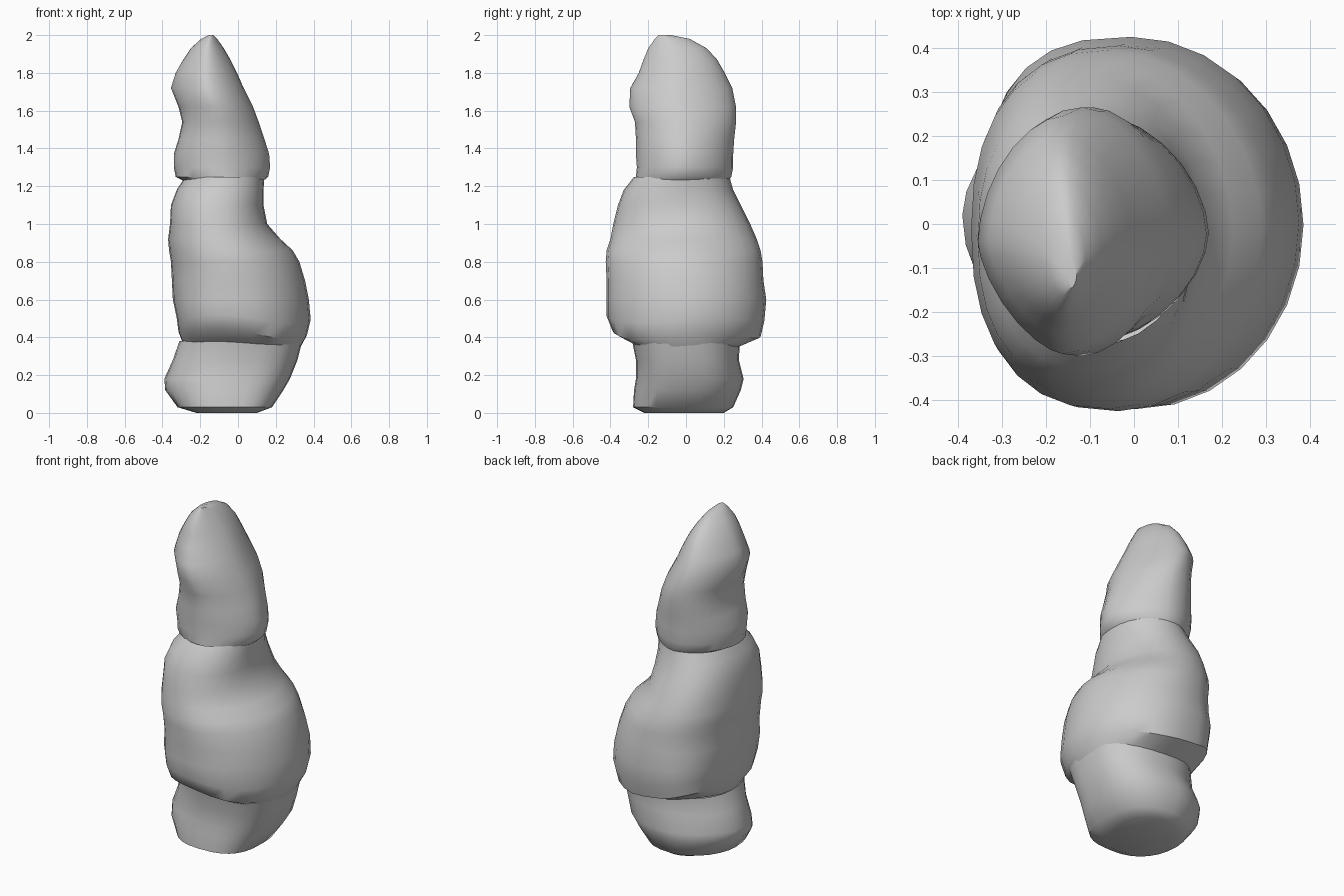
import bpy, bmesh
from math import sin, cos, pi

SIDES = 28


def power(v, e):
    return abs(v) ** e * (1 if v >= 0 else -1)


def loft(name, rows, split, n_front_right=0, bottom=False, top=False, wobble=None):
    """Skin stacked rounded sections: (z, xmin, xmax, ymin, ymax, then the
    squareness of the front left corner, back left corner and right half)."""
    bm = bmesh.new()
    rings = []
    for i, (z, x0, x1, y0, y1, n_fl, n_bl, n_r) in enumerate(rows):
        cx, cy = x0 + split[0] * (x1 - x0), y0 + split[1] * (y1 - y0)
        ring = []
        for k in range(SIDES):
            a = 2 * pi * k / SIDES
            c, s = cos(a), sin(a)
            if c >= 0:
                n = n_front_right if n_front_right and s < 0 else n_r
            else:
                n = n_fl if s < 0 else n_bl
            x = cx + power(c, 2 / n) * (x1 - cx if c >= 0 else cx - x0)
            y = cy + power(s, 2 / n) * (y1 - cy if s >= 0 else cy - y0)
            ring.append(bm.verts.new((x, y, z + (wobble(i, a) if wobble else 0))))
        rings.append(ring)
    for lo, hi in zip(rings, rings[1:]):
        for k in range(SIDES):
            j = (k + 1) % SIDES
            bm.faces.new((lo[k], lo[j], hi[j], hi[k]))
    if bottom:
        bm.faces.new(rings[0][::-1])
    if top:
        bm.faces.new(rings[-1])
    me = bpy.data.meshes.new(name)
    bm.to_mesh(me)
    bm.free()
    ob = bpy.data.objects.new(name, me)
    bpy.context.collection.objects.link(ob)
    bpy.ops.object.select_all(action='DESELECT')
    ob.select_set(True)
    bpy.context.view_layer.objects.active = ob
    bpy.ops.object.shade_smooth_by_angle(angle=40 * pi / 180)
    return ob


# Base with rounded feet, open where it meets the robe
loft("base", [
    (0.00, -0.22, 0.10, -0.22, 0.20, 2.3, 2.0, 2.3),
    (0.03, -0.32, 0.18, -0.28, 0.25, 2.3, 1.9, 2.4),
    (0.12, -0.385, 0.24, -0.275, 0.29, 2.1, 1.8, 2.4),
    (0.18, -0.39, 0.275, -0.265, 0.305, 2.1, 1.8, 2.4),
    (0.28, -0.345, 0.315, -0.265, 0.28, 2.2, 1.9, 2.4),
    (0.38, -0.31, 0.34, -0.285, 0.285, 2.4, 2.2, 2.4),
], (0.5, 0.5), n_front_right=2.9, bottom=True)


# Robe with an uneven hem, flatter on the left side
def hem(i, a):
    if i > 2:
        return 0
    return (0.02 * sin(3 * a + 0.6) - 0.02 * cos(a)) * (0.5, 1, 0.7)[i]


loft("robe", [
    (0.36, -0.29, 0.335, -0.275, 0.28, 2.4, 2.2, 2.3),
    (0.42, -0.315, 0.365, -0.39, 0.395, 2.6, 3.2, 2.0),
    (0.50, -0.325, 0.385, -0.42, 0.415, 2.7, 3.0, 2.0),
    (0.60, -0.345, 0.375, -0.42, 0.425, 2.6, 2.7, 2.0),
    (0.70, -0.35, 0.355, -0.42, 0.41, 2.4, 2.5, 2.0),
    (0.80, -0.355, 0.325, -0.425, 0.405, 2.4, 2.4, 1.9),
    (0.86, -0.365, 0.29, -0.42, 0.395, 2.4, 2.4, 1.9),
    (0.92, -0.37, 0.225, -0.40, 0.375, 2.35, 2.3, 1.9),
    (1.00, -0.36, 0.155, -0.385, 0.34, 2.3, 2.3, 2.1),
    (1.10, -0.355, 0.135, -0.36, 0.29, 2.3, 2.3, 2.2),
    (1.18, -0.325, 0.135, -0.33, 0.25, 2.2, 2.2, 2.1),
    (1.25, -0.28, 0.14, -0.275, 0.23, 2.0, 2.0, 1.9),
], (0.47, 0.5), wobble=hem)

# Pointed hood and head, with a chin edge hanging over the robe
loft("hood", [
    (1.225, -0.28, 0.13, -0.265, 0.225, 2.0, 1.9, 1.8),
    (1.25, -0.33, 0.16, -0.265, 0.24, 2.0, 1.9, 1.8),
    (1.30, -0.34, 0.17, -0.26, 0.25, 2.0, 1.9, 1.75),
    (1.37, -0.34, 0.165, -0.265, 0.25, 2.1, 2.0, 1.75),
    (1.45, -0.315, 0.14, -0.265, 0.255, 2.2, 2.2, 1.75),
    (1.54, -0.295, 0.11, -0.27, 0.265, 2.3, 2.3, 1.75),
    (1.62, -0.315, 0.08, -0.30, 0.265, 1.8, 2.0, 1.75),
    (1.72, -0.355, 0.03, -0.295, 0.245, 1.5, 1.75, 1.75),
    (1.80, -0.33, -0.005, -0.25, 0.205, 1.6, 1.75, 1.75),
    (1.87, -0.29, -0.04, -0.225, 0.165, 1.7, 1.75, 1.75),
    (1.93, -0.25, -0.075, -0.20, 0.11, 1.7, 1.75, 1.75),
    (1.98, -0.195, -0.11, -0.165, 0.02, 1.75, 1.75, 1.75),
    (2.00, -0.155, -0.13, -0.145, -0.08, 1.75, 1.75, 1.75),
], (0.5, 0.47), top=True)
